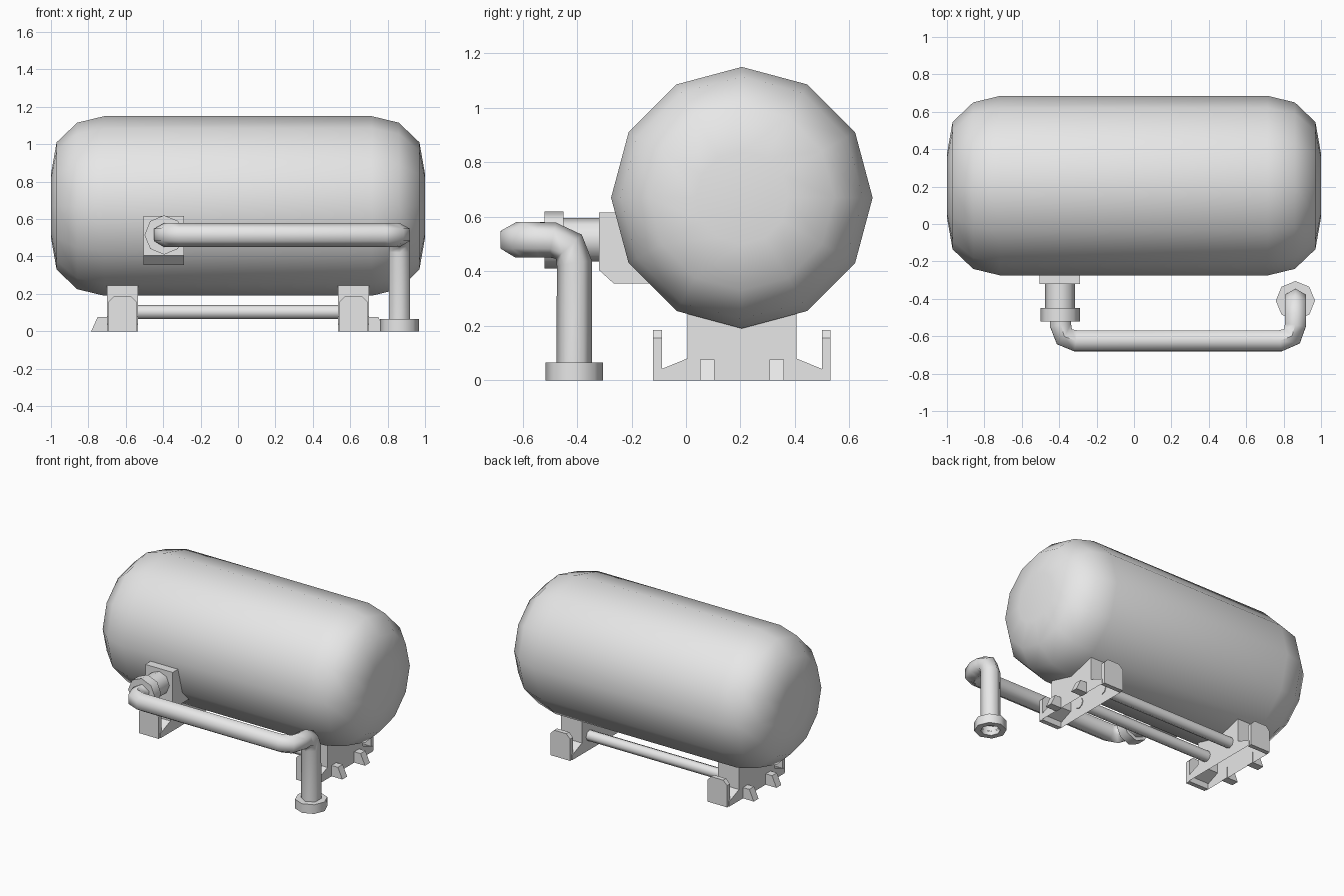
import bpy, bmesh, math
from mathutils import Vector, Matrix

cube = bpy.data.objects.get("Cube")
if cube:
    bpy.data.objects.remove(cube)

metal = bpy.data.materials.new("grey metal")
metal.use_nodes = True
GREY = (0.8, 0.8, 0.8, 1)
metal.diffuse_color = GREY
metal.node_tree.nodes["Principled BSDF"].inputs["Base Color"].default_value = GREY


def finish(name, bm, smooth=None):
    bmesh.ops.recalc_face_normals(bm, faces=bm.faces)
    me = bpy.data.meshes.new(name)
    bm.to_mesh(me)
    bm.free()
    me.materials.append(metal)
    ob = bpy.data.objects.new(name, me)
    bpy.context.collection.objects.link(ob)
    if smooth:
        bpy.ops.object.select_all(action='DESELECT')
        ob.select_set(True)
        bpy.context.view_layer.objects.active = ob
        bpy.ops.object.shade_smooth_by_angle(angle=math.radians(smooth))
    return ob


def skin(bm, rings, closed_ends=True):
    """Bridge rings of equal length, optionally capping both ends."""
    vs = [[bm.verts.new(p) for p in r] for r in rings]
    n = len(vs[0])
    for a, b in zip(vs, vs[1:]):
        for i in range(n):
            j = (i + 1) % n
            bm.faces.new((a[i], a[j], b[j], b[i]))
    if closed_ends:
        bm.faces.new(vs[0])
        bm.faces.new(vs[-1])


def lathe(name, origin, axis, profile, sides, smooth=40, caps=True):
    """Spin (distance, radius) pairs about an axis, first vertex on z or y."""
    axis = Vector(axis)
    u = Vector((0, 0, 1)) if abs(axis.z) < 0.5 else Vector((0, 1, 0))
    w = axis.cross(u)
    bm = bmesh.new()
    turns = [2 * math.pi * i / sides for i in range(sides)]
    skin(bm, [[Vector(origin) + axis * d + r * (u * math.cos(t) + w * math.sin(t))
               for t in turns] for d, r in profile], caps)
    return finish(name, bm, smooth)


def prism(name, outline, along, lo, hi, open_bottom=False):
    """Extrude an outline along x (outline in y,z) or along y (outline in x,z)."""
    def place(p, d):
        return (d, p[0], p[1]) if along == 'x' else (p[0], d, p[1])
    bm = bmesh.new()
    skin(bm, [[place(p, d) for p in outline] for d in (lo, hi)])
    if open_bottom:
        low = [f for f in bm.faces if all(v.co.z < 0.001 for v in f.verts)]
        bmesh.ops.delete(bm, geom=low, context='FACES')
    return finish(name, bm)


def tube(name, path, radius, sides):
    """Sweep a polygon along a path, turning the frame with each bend."""
    pts = [Vector(p) for p in path]
    dirs = [(b - a).normalized() for a, b in zip(pts, pts[1:])]
    ref, rings = Vector((0, 1, 0)), []
    prev = dirs[0]
    for i, p in enumerate(pts):
        d0, d1 = dirs[max(i - 1, 0)], dirs[min(i, len(dirs) - 1)]
        tan = (d0 + d1).normalized()
        ref = prev.rotation_difference(tan) @ ref
        prev = tan
        side = tan.cross(ref)
        rings.append([p + radius * (ref * math.cos(t) + side * math.sin(t))
                      for t in (2 * math.pi * k / sides for k in range(sides))])
    bm = bmesh.new()
    skin(bm, rings, closed_ends=False)
    return finish(name, bm, 62)


# Tank with domed ends
dome = [(1.0, 0.17), (0.97, 0.34), (0.86, 0.445), (0.715, 0.48)]
lathe("tank", (0, 0.205, 0.67), (1, 0, 0),
      [(-d, r) for d, r in dome] + dome[::-1], 12, 40)

# Cradles: hollow saddle, end plates and outer gussets on each side
saddle = [(-0.105, 0), (-0.105, 0.035), (0.005, 0.08), (0.005, 0.30),
          (0.405, 0.30), (0.405, 0.08), (0.515, 0.035), (0.515, 0)]
for s, side in ((1, "left"), (-1, "right")):
    prism(side + "_saddle", saddle, 'x', s * 0.535, s * 0.70, True)
    plate = [(0.54, 0), (0.54, 0.155), (0.57, 0.185),
             (0.665, 0.185), (0.695, 0.155), (0.695, 0)]
    gusset = [(0.695, 0), (0.785, 0), (0.75, 0.077), (0.695, 0.077)]
    for end, y in (("front", -0.105), ("back", 0.515)):
        prism(f"{side}_{end}_end_plate", [(s * x, z) for x, z in plate],
              'y', y - 0.016, y + 0.016)
    for end, y in (("front", 0.078), ("back", 0.333)):
        prism(f"{side}_{end}_gusset", [(s * x, z) for x, z in gusset],
              'y', y - 0.027, y + 0.027)

# Tie rods between the cradles
for end, y in (("front", 0.09), ("back", 0.32)):
    lathe(end + "_tie_rod", (0, y, 0.103), (1, 0, 0),
          [(-0.54, 0.038), (0.54, 0.038)], 8, 50)

# Outlet block on the tank with its nozzle and flange
prism("outlet_block", [(-0.32, 0.405), (-0.32, 0.615), (-0.13, 0.615),
                       (-0.08, 0.355), (-0.265, 0.355)], 'x', -0.505, -0.29)
outlet = (-0.395, 0, 0.515)
lathe("outlet_nozzle", outlet, (0, 1, 0), [(-0.46, 0.08), (-0.31, 0.08)], 8, 50)
lathe("outlet_flange", outlet, (0, 1, 0), [(-0.52, 0.105), (-0.45, 0.105)], 8, 50)

# Pipe from the foot, up, forward, across and back to the outlet
tube("outlet_pipe", [(0.863, -0.41, 0.03), (0.863, -0.41, 0.43),
                     (0.863, -0.43, 0.49), (0.863, -0.49, 0.515),
                     (0.863, -0.54, 0.515), (0.845, -0.6, 0.515),
                     (0.78, -0.625, 0.515), (-0.31, -0.625, 0.515),
                     (-0.372, -0.603, 0.515), (-0.393, -0.54, 0.515),
                     (-0.393, -0.5, 0.515)], 0.065, 6)

# Open foot flange under the down pipe
lathe("foot_flange", (0.863, -0.41, 0), (0, 0, 1),
      [(0.03, 0.064), (0, 0.064), (0, 0.105), (0.065, 0.105), (0.065, 0.05)],
      8, 50, caps=False)
